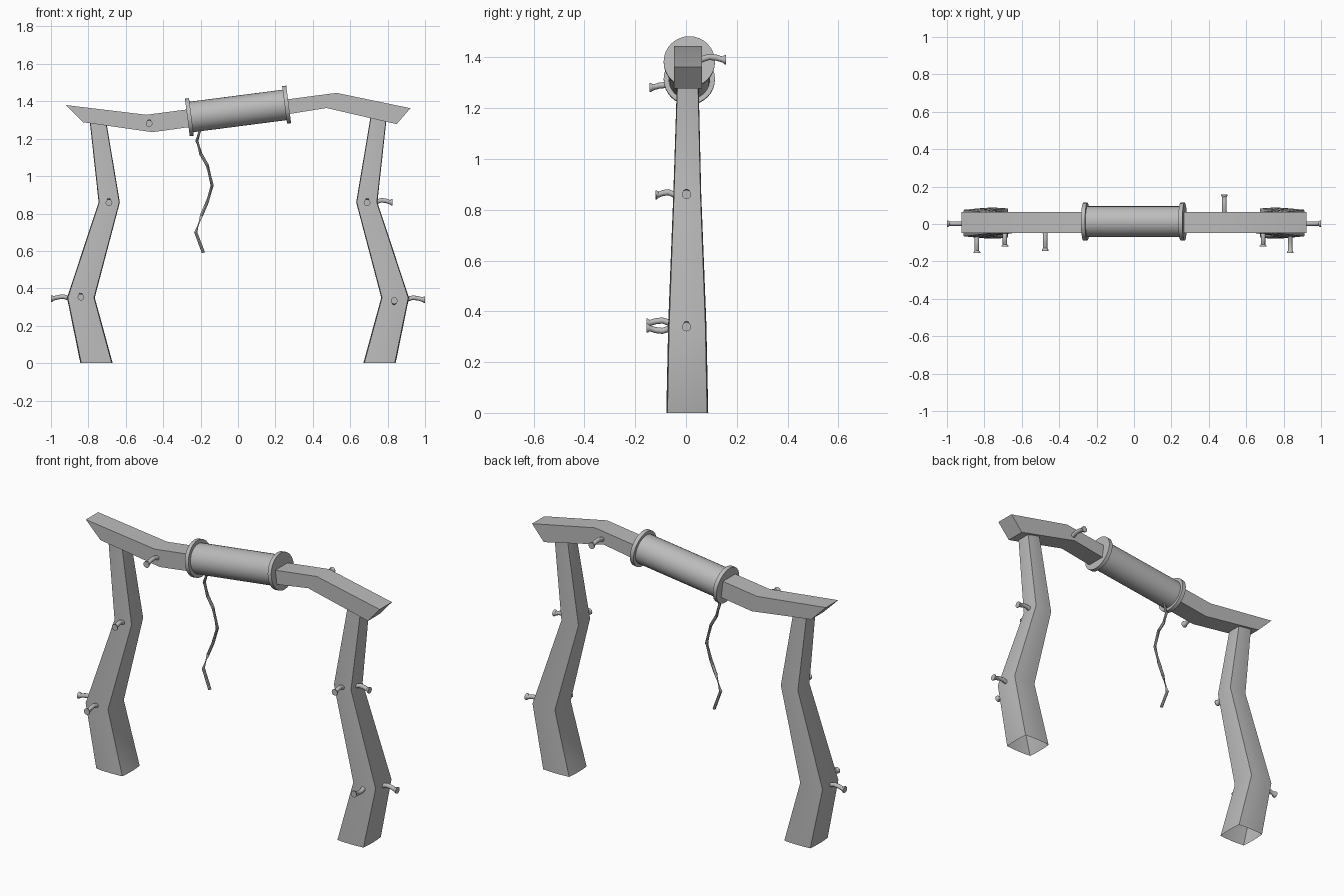
import bpy
import math
from mathutils import Vector

cube = bpy.data.objects.get("Cube")
if cube:
    bpy.data.objects.remove(cube, do_unlink=True)

GREY = (0.5, 0.5, 0.5, 1)
mat = bpy.data.materials.new("plain grey")
mat.use_nodes = True
mat.diffuse_color = GREY
mat.node_tree.nodes["Principled BSDF"].inputs["Base Color"].default_value = GREY


def loft(name, rings, caps=(True, True), angle=40):
    """Skin a list of equal-sized point rings into one object."""
    n = len(rings[0])
    verts = [p for ring in rings for p in ring]
    faces = []
    for r in range(len(rings) - 1):
        for i in range(n):
            j = (i + 1) % n
            faces.append((r * n + i, r * n + j, r * n + n + j, r * n + n + i))
    if caps[0]:
        faces.append(tuple(reversed(range(n))))
    if caps[1]:
        faces.append(tuple(range(len(verts) - n, len(verts))))
    mesh = bpy.data.meshes.new(name)
    mesh.from_pydata(verts, [], faces)
    mesh.materials.append(mat)
    obj = bpy.data.objects.new(name, mesh)
    bpy.context.collection.objects.link(obj)
    bpy.ops.object.select_all(action='DESELECT')
    obj.select_set(True)
    bpy.context.view_layer.objects.active = obj
    bpy.ops.object.mode_set(mode='EDIT')
    bpy.ops.mesh.select_all(action='SELECT')
    bpy.ops.mesh.normals_make_consistent(inside=False)
    bpy.ops.object.mode_set(mode='OBJECT')
    bpy.ops.object.shade_smooth_by_angle(angle=math.radians(angle))
    return obj


def circle(center, axis, radius, n):
    """Ring of n points around an axis."""
    turn = Vector(axis).to_track_quat('Z', 'Y')
    steps = [2 * math.pi * i / n for i in range(n)]
    return [Vector(center) + turn @ Vector((radius * math.cos(a), radius * math.sin(a), 0))
            for a in steps]


def bowed_square(x0, x1, y0, y1, z, bow=0.06, steps=4):
    """Horizontal box section whose sides bulge slightly."""
    corners = [(-1, -1), (1, -1), (1, 1), (-1, 1)]
    ring = []
    for k, (ax, ay) in enumerate(corners):
        bx, by = corners[(k + 1) % 4]
        for s in range(steps):
            t = s / steps
            u, v = ax + (bx - ax) * t, ay + (by - ay) * t
            swell = bow * 4 * t * (1 - t)
            if ay == by:
                v *= 1 + swell
            else:
                u *= 1 + swell
            ring.append(Vector(((x0 + x1) / 2 + u * (x1 - x0) / 2,
                                (y0 + y1) / 2 + v * (y1 - y0) / 2, z)))
    return ring


# Crooked legs: inner x, outer x, front y, back y, height
LEG = [(0.675, 0.838, -0.073, 0.083, 0),
       (0.77, 0.91, -0.066, 0.076, 0.35),
       (0.635, 0.742, -0.047, 0.057, 0.86),
       (0.71, 0.792, -0.033, 0.047, 1.31)]
for side, label in ((1, "left_leg"), (-1, "right_leg")):
    loft(label, [bowed_square(side * a, side * b, c, d, z) for a, b, c, d, z in LEG],
         caps=(False, False))

# Crossbeam: x and z along the top edge and the bottom edge
TOP = [(-0.922, 1.38), (-0.49, 1.328), (0.527, 1.445), (0.922, 1.363)]
BOTTOM = [(-0.83, 1.288), (-0.457, 1.235), (0.473, 1.364), (0.848, 1.278)]
TOP[2:2] = [(-0.26, 1.358), (0.26, 1.41)]
BOTTOM[2:2] = [(-0.26, 1.262), (0.26, 1.33)]
Y0, Y1 = -0.047, 0.063
loft("crossbeam", [[(tx, Y0, tz), (tx, Y1, tz), (bx, Y1, bz), (bx, Y0, bz)]
                   for (tx, tz), (bx, bz) in zip(TOP, BOTTOM)], angle=30)

# Winding drum with an end flange on each side
drum_a, drum_b = Vector((-0.26, 0.013, 1.315)), Vector((0.26, 0.013, 1.382))
axis = (drum_b - drum_a).normalized()
loft("drum", [circle(p, axis, 0.082, 32) for p in (drum_a, drum_b)])
for label, end in (("right_flange", drum_a), ("left_flange", drum_b)):
    loft(label, [circle(end + axis * o, axis, 0.101, 32) for o in (-0.011, 0.011)])

# Hanging rope
ROPE = [(-0.2, 1.26), (-0.22, 1.19), (-0.2, 1.12), (-0.165, 1.06), (-0.138, 0.95),
        (-0.165, 0.86), (-0.195, 0.79), (-0.226, 0.7), (-0.185, 0.59)]
pts = [Vector((x, 0.012, z)) for x, z in ROPE]
rings = []
for i, p in enumerate(pts):
    run = pts[min(i + 1, len(pts) - 1)] - pts[max(i - 1, 0)]
    rings.append(circle(p, run, 0.0085, 8))
loft("rope", rings)


# Bent pegs with flared heads
def peg(name, base, direction, length, arch=0.01):
    d = Vector(direction)
    rings = []
    for t, lift, r in ((-0.3, -0.5, 0.013), (0, 0, 0.013), (0.3, 0.9, 0.012),
                       (0.6, 0.6, 0.012), (0.85, -0.1, 0.012),
                       (0.94, -0.2, 0.018), (1, -0.2, 0.018)):
        center = Vector(base) + d * length * t + Vector((0, 0, arch * lift))
        rings.append(circle(center, d, r, 12))
    loft(name, rings)


FRONT, BACK, LEFT, RIGHT = (0, -1, 0), (0, 1, 0), (1, 0, 0), (-1, 0, 0)
for x, label in ((-0.69, "right"), (0.69, "left")):
    peg(label + "_upper_front_peg", (x, -0.048, 0.86), FRONT, 0.072)
peg("right_lower_front_peg", (-0.84, -0.066, 0.355), FRONT, 0.09)
peg("left_lower_front_peg", (0.835, -0.066, 0.332), FRONT, 0.09, -0.01)
peg("right_lower_side_peg", (-0.905, 0.002, 0.347), RIGHT, 0.095)
peg("left_lower_side_peg", (0.905, 0.002, 0.341), LEFT, 0.095)
peg("left_upper_side_peg", (0.74, 0.002, 0.862), LEFT, 0.086)
peg("beam_front_peg", (-0.475, -0.047, 1.283), FRONT, 0.097)
peg("beam_back_peg", (0.483, 0.063, 1.393), BACK, 0.095)
